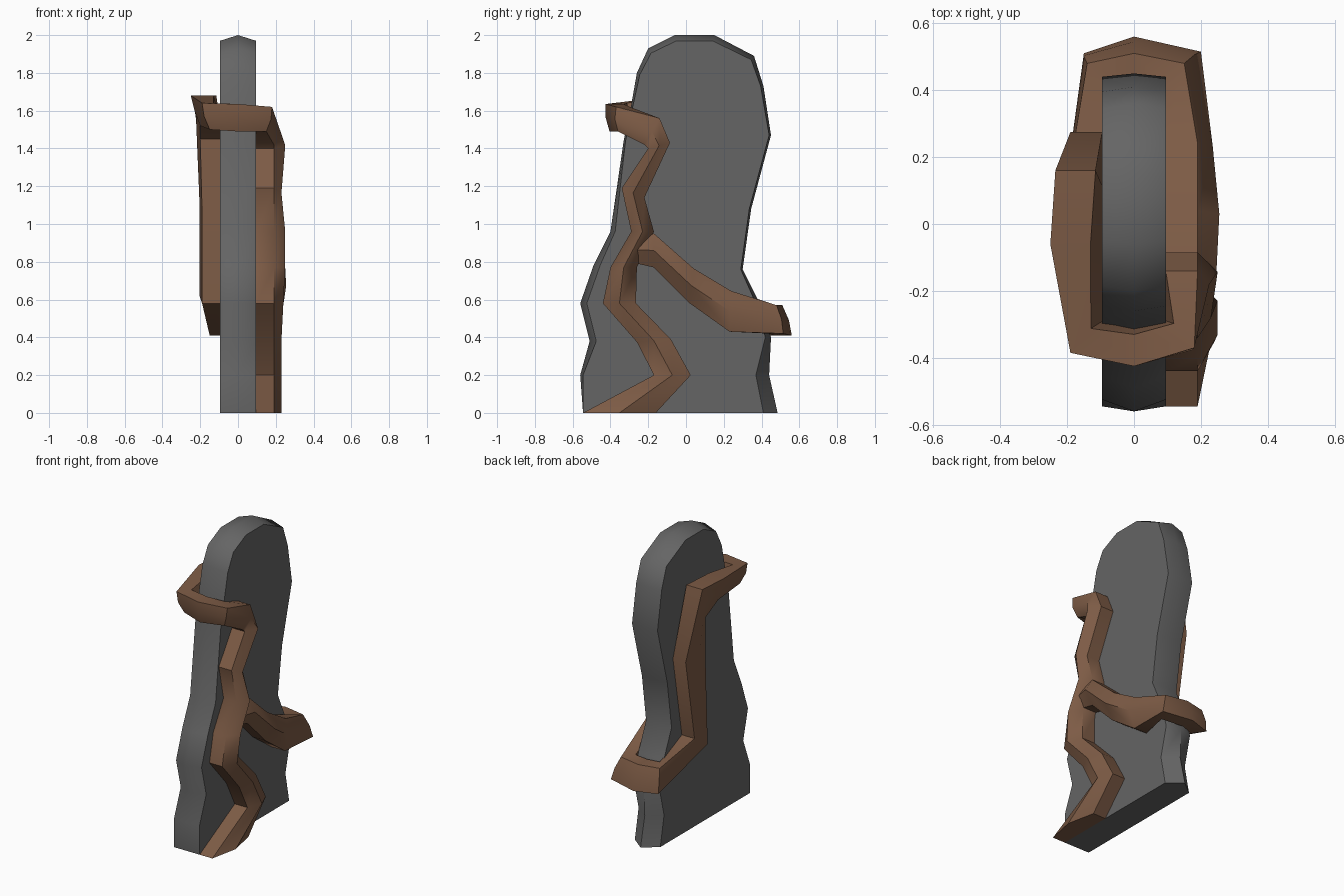
import bpy, bmesh, math
from mathutils import Vector

if "Cube" in bpy.data.objects:
    bpy.data.objects.remove(bpy.data.objects["Cube"], do_unlink=True)


def make_material(name, color):
    mat = bpy.data.materials.new(name)
    mat.use_nodes = True
    mat.diffuse_color = color
    mat.node_tree.nodes["Principled BSDF"].inputs["Base Color"].default_value = color
    return mat


def loft(name, sections, material, smooth_angle):
    """Join equal closed sections into a capped solid."""
    bm = bmesh.new()
    rings = [[bm.verts.new(p) for p in section] for section in sections]
    count = len(rings[0])
    for low, high in zip(rings, rings[1:]):
        for i in range(count):
            j = (i + 1) % count
            bm.faces.new((low[i], low[j], high[j], high[i]))
    bm.faces.new(rings[0])
    bm.faces.new(rings[-1])
    bmesh.ops.recalc_face_normals(bm, faces=bm.faces)
    mesh = bpy.data.meshes.new(name)
    bm.to_mesh(mesh)
    bm.free()
    mesh.materials.append(material)
    obj = bpy.data.objects.new(name, mesh)
    bpy.context.collection.objects.link(obj)
    bpy.ops.object.select_all(action="DESELECT")
    obj.select_set(True)
    bpy.context.view_layer.objects.active = obj
    bpy.ops.object.shade_smooth_by_angle(angle=math.radians(smooth_angle))
    return obj


def root_section(a, b, heading, bulge, depth=0.095):
    """Five-sided section: two outer corners, a raised middle, two corners on the stone."""
    a, b = Vector(a), Vector(b)
    out = Vector((math.cos(math.radians(heading)), math.sin(math.radians(heading)), 0))
    return [a - out * depth, a, (a + b) / 2 + out * bulge, b, b - out * depth]


def side_sections(stations, x, heading):
    return [root_section((x, ya, za), (x, yb, zb), heading, bulge)
            for ya, za, yb, zb, bulge in stations]


stone = make_material("stone grey", (0.13, 0.13, 0.13, 1))
bark = make_material("bark brown", (0.205, 0.105, 0.06, 1))

# Standing stone: ridge outline (y, z) and how far the flat sides sit inside it
outline = [
    (-0.545, 0, 0, 0), (-0.56, 0.2, 0.015, 0), (-0.51, 0.38, 0.035, 0),
    (-0.56, 0.58, 0.035, 0), (-0.49, 0.78, 0.035, 0), (-0.4, 0.96, 0.025, 0),
    (-0.33, 1.44, 0.01, 0), (-0.29, 1.63, 0.01, 0), (-0.26, 1.8, 0.015, -0.01),
    (-0.2, 1.93, 0.015, -0.025), (-0.06, 2, 0.01, -0.03), (0.15, 2, -0.01, -0.03),
    (0.36, 1.89, -0.015, -0.02), (0.41, 1.73, -0.015, 0), (0.45, 1.47, -0.01, 0),
    (0.345, 1.08, -0.01, 0), (0.3, 0.76, -0.01, 0), (0.39, 0.58, -0.02, 0),
    (0.45, 0.4, -0.03, 0), (0.44, 0.2, -0.07, 0), (0.485, 0, -0.075, 0),
]


def stone_section(x, inset):
    return [(x, y + dy * inset, z + dz * inset) for y, z, dy, dz in outline]


loft("standing_stone",
     [stone_section(-0.095, 1), stone_section(0, 0), stone_section(0.095, 1)],
     stone, 45)

# Root climbing the stone's left side, ending in the bend towards the front
climb = side_sections([
    (-0.545, 0, -0.16, 0, 0.04), (-0.17, 0.2, 0.025, 0.2, 0.04),
    (-0.26, 0.375, -0.08, 0.39, 0.04), (-0.44, 0.58, -0.265, 0.58, 0.05),
    (-0.4, 0.77, -0.26, 0.77, 0.06), (-0.29, 0.96, -0.17, 0.96, 0.06),
    (-0.34, 1.19, -0.22, 1.14, 0.04), (-0.2, 1.4, -0.085, 1.43, 0.06),
    (-0.22, 1.42, -0.14, 1.56, 0.035),
], 0.19, 0)

# Wrap across the front edge
front_wrap = [
    root_section((0.15, -0.36, 1.49), (0.18, -0.37, 1.62), -50, 0.015),
    root_section((0, -0.405, 1.49), (0, -0.425, 1.635), -90, 0.01),
    root_section((-0.15, -0.36, 1.5), (-0.19, -0.385, 1.64), -130, 0.015),
]

# Arm along the right side, turning down to the lower bend
right_arm = [
    root_section((-0.2, -0.06, 1.52), (-0.25, -0.06, 1.68), 180, 0.005, 0.12),
    root_section((-0.2, 0.08, 1.45), (-0.235, 0.16, 1.68), 180, 0.005, 0.12),
]
descent = side_sections([
    (0.06, 1.06, 0.275, 1.22, 0.015), (0.04, 0.58, 0.18, 0.67, 0.015),
], -0.19, 180)

# Wrap across the back edge
back_wrap = [
    root_section((-0.15, 0.51, 0.41), (-0.14, 0.48, 0.57), 125, 0.01),
    root_section((0, 0.56, 0.41), (0, 0.51, 0.57), 90, 0.01),
    root_section((0.2, 0.515, 0.42), (0.15, 0.48, 0.57), 55, 0.01),
]

# Branch that returns forwards to meet the climbing root
branch = side_sections([
    (0.23, 0.43, 0.24, 0.645, 0.045), (0.02, 0.58, 0.04, 0.765, 0.065),
    (-0.17, 0.77, -0.17, 0.95, 0.055), (-0.3, 0.8, -0.27, 0.93, 0.03),
], 0.19, 0)

loft("wrapping_root",
     climb + front_wrap + right_arm + descent + back_wrap + branch,
     bark, 45)
